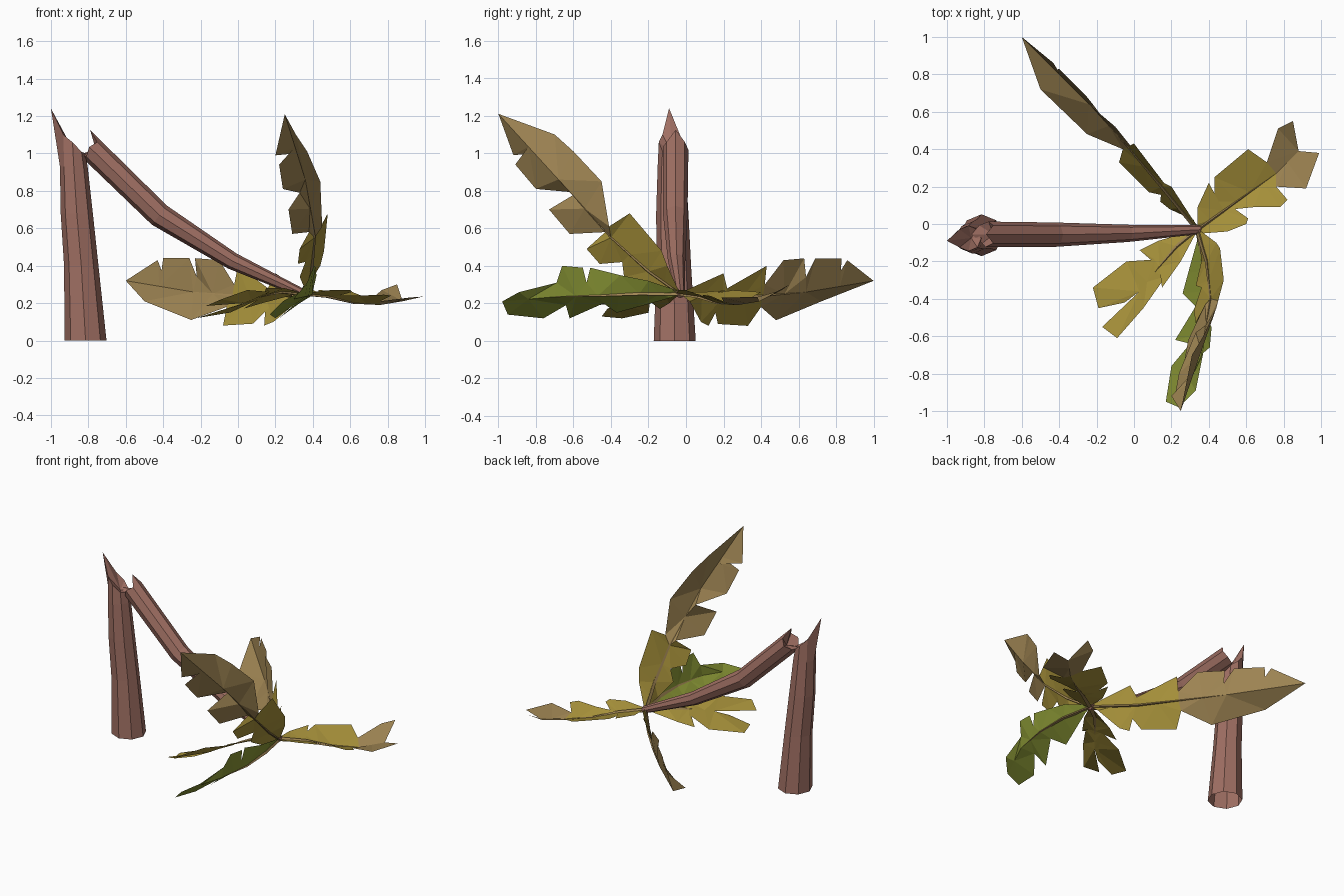
import bpy, bmesh, math
from mathutils import Vector

CROWN = Vector((0.34, -0.03, 0.25))


def material(name, rgb):
    m = bpy.data.materials.new(name)
    m.diffuse_color = (*rgb, 1)
    return m


BARK = material("bark_brown", (0.35, 0.16, 0.125))
TAN = material("dry_tan", (0.34, 0.23, 0.085))
OLIVE = material("yellow_olive", (0.38, 0.28, 0.042))
GREEN = material("leaf_green", (0.24, 0.29, 0.034))
STALK = material("stalk_tan", (0.36, 0.24, 0.09))


def finish(name, bm, mats):
    me = bpy.data.meshes.new(name)
    bm.to_mesh(me)
    bm.free()
    for m in mats:
        me.materials.append(m)
    ob = bpy.data.objects.new(name, me)
    bpy.context.scene.collection.objects.link(ob)
    return ob


def loft(name, rings, mat, start_cap=None, end_cap=None):
    """Skin rings of points; a cap is a centre point to fan to."""
    bm = bmesh.new()
    rows = [[bm.verts.new(p) for p in r] for r in rings]
    n = len(rows[0])
    for a, b in zip(rows, rows[1:]):
        for i in range(n):
            j = (i + 1) % n
            bm.faces.new((a[i], a[j], b[j], b[i]))
    for row, centre, flip in ((rows[0], start_cap, True), (rows[-1], end_cap, False)):
        if centre is not None:
            c = bm.verts.new(centre)
            for i in range(n):
                t = (row[i], row[(i + 1) % n], c)
                bm.faces.new(t[::-1] if flip else t)
    return finish(name, bm, [mat])


def ring(centre, u, v, r, n, phase=0.0):
    c = Vector(centre)
    return [c + r * (math.cos(a) * u + math.sin(a) * v)
            for a in (phase + math.tau * i / n for i in range(n))]


X, Y, Z = Vector((1, 0, 0)), Vector((0, 1, 0)), Vector((0, 0, 1))

# Standing stump, open below, with a splintered top
stump = [ring(c, X, Y, r, 8) for c, r in (
    ((-0.815, -0.06, 0), 0.112), ((-0.838, -0.065, 0.4), 0.092),
    ((-0.862, -0.073, 0.68), 0.086), ((-0.878, -0.077, 0.93), 0.074))]
top = ring((-0.885, -0.077, 0), X, Y, 0.068, 8)
for p, h in zip(top, (1.0, 1.0, 1.04, 1.09, 1.24, 1.10, 1.06, 1.01)):
    p.z = h
top[4].x, top[4].y = -1.0, -0.09
loft("stump", stump + [top], BARK, end_cap=(-0.87, -0.075, 1.0))

# Fallen trunk, leaning from the stump to the crown
path = [Vector(p) for p in ((-0.795, -0.055, 1.035), (-0.42, -0.057, 0.67),
                            (-0.03, -0.05, 0.425), (0.35, -0.03, 0.25))]
rings = []
for i, (p, r) in enumerate(zip(path, (0.068, 0.065, 0.046, 0.024))):
    d = (path[min(i + 1, 3)] - path[max(i - 1, 0)]).normalized()
    rings.append(ring(p, d.cross(Y).normalized(), Y, r, 8))
axis = (path[1] - path[0]).normalized()
for i, p in enumerate(rings[0]):      # ragged broken end
    p += axis * (-0.035 if i % 4 == 0 else 0.012 * (i % 3))
side = 1 if rings[0][0].z > rings[0][4].z else -1
rings[0][0 if side > 0 else 4] -= axis * 0.025
loft("fallen_trunk", rings, BARK, path[0] + axis * 0.06, path[-1] + Vector((0.01, 0, 0)))


def subdivide(points):
    out = [points[0]]
    for a, b in zip(points, points[1:]):
        out += [(a + b) / 2, b]
    return out


def leaf(name, rib, edges, mats, limit=9.0):
    """Two ragged sheets from the rib to each edge, plus a tapered stalk."""
    rib = [CROWN] + [Vector(p) for p in rib]
    fine = subdivide(rib)
    bm = bmesh.new()
    spine = [bm.verts.new(p) for p in fine]
    for edge in edges:
        rim = [bm.verts.new(p) for p in edge]
        i = j = 0
        while i < len(spine) - 1 or j < len(rim) - 1:
            if j == len(rim) - 1:
                step_rib = True
            elif i == len(spine) - 1:
                step_rib = False
            else:
                step_rib = ((spine[i + 1].co - rim[j].co).length
                            < (spine[i].co - rim[j + 1].co).length)
            if step_rib:
                f = bm.faces.new((spine[i], spine[i + 1], rim[j]))
                i += 1
            else:
                f = bm.faces.new((spine[i], rim[j + 1], rim[j]))
                j += 1
            far = (f.calc_center_median() - CROWN).length > limit
            f.material_index = 1 if far and len(mats) > 1 else 0
    bmesh.ops.remove_doubles(bm, verts=bm.verts, dist=0.002)
    bmesh.ops.dissolve_degenerate(bm, edges=bm.edges, dist=0.0005)
    bmesh.ops.recalc_face_normals(bm, faces=bm.faces)
    if sum(f.normal.z * f.calc_area() for f in bm.faces) < 0:
        bmesh.ops.reverse_faces(bm, faces=bm.faces)
    finish(name, bm, mats)
    stalk = []
    for k, r in enumerate((0.016, 0.013, 0.007)):
        d = (rib[k + 1] - rib[max(k - 1, 0)]).normalized()
        u = d.cross(Z).normalized()
        stalk.append(ring(rib[k], u, u.cross(d), r, 3, math.pi / 2))
    loft(name + "_stalk", stalk, STALK, rib[0], rib[3])


# Leaf reaching back left, standing on edge
leaf("back_leaf",
     [(0.15, 0.20, 0.23), (-0.03, 0.41, 0.24), (-0.24, 0.64, 0.26), (-0.60, 1.0, 0.32)],
     [[(0.33, 0.0, 0.27), (0.20, 0.20, 0.36), (0.16, 0.22, 0.28), (0.0, 0.43, 0.40),
       (-0.02, 0.42, 0.30), (-0.10, 0.52, 0.43), (-0.23, 0.63, 0.44), (-0.22, 0.64, 0.34),
       (-0.26, 0.69, 0.44), (-0.40, 0.83, 0.44), (-0.40, 0.81, 0.35), (-0.43, 0.86, 0.43),
       (-0.60, 1.0, 0.32)],
      [(0.32, 0.02, 0.21), (0.19, 0.08, 0.10), (0.14, 0.12, 0.08), (0.17, 0.15, 0.18),
       (0.08, 0.17, 0.09), (-0.08, 0.33, 0.08), (-0.06, 0.40, 0.18), (-0.25, 0.48, 0.11),
       (-0.50, 0.72, 0.21), (-0.60, 1.0, 0.32)]],
     [OLIVE, TAN], 0.55)

# Leaf rising toward the front
leaf("raised_leaf",
     [(0.39, -0.20, 0.37), (0.41, -0.40, 0.55), (0.36, -0.68, 0.86), (0.25, -1.0, 1.21)],
     [[(0.36, -0.04, 0.27), (0.44, -0.10, 0.40), (0.46, -0.13, 0.48), (0.48, -0.30, 0.68),
       (0.45, -0.41, 0.61), (0.44, -0.45, 0.85), (0.37, -0.60, 1.01), (0.31, -0.70, 1.10),
       (0.25, -1.0, 1.21)],
      [(0.35, -0.07, 0.26), (0.36, -0.20, 0.27), (0.33, -0.33, 0.34), (0.36, -0.34, 0.42),
       (0.32, -0.46, 0.41), (0.33, -0.53, 0.49), (0.38, -0.43, 0.58), (0.29, -0.62, 0.57),
       (0.27, -0.73, 0.70), (0.33, -0.58, 0.79), (0.24, -0.80, 0.81), (0.22, -0.91, 0.94),
       (0.30, -0.81, 1.0), (0.20, -0.92, 0.99), (0.25, -1.0, 1.21)]],
     [OLIVE, TAN], 0.55)

# Leaf reaching right, folded up along the rib, with a split tip
leaf("right_leaf",
     [(0.48, 0.07, 0.235), (0.62, 0.17, 0.20), (0.76, 0.27, 0.19), (0.88, 0.39, 0.21)],
     [[(0.34, 0.0, 0.26), (0.34, 0.09, 0.26), (0.40, 0.22, 0.27), (0.43, 0.12, 0.25),
       (0.43, 0.25, 0.27), (0.61, 0.40, 0.26), (0.71, 0.33, 0.22), (0.77, 0.51, 0.27),
       (0.85, 0.55, 0.30), (0.88, 0.39, 0.21)],
      [(0.37, -0.05, 0.255), (0.50, -0.04, 0.27), (0.60, 0.0, 0.27), (0.61, 0.03, 0.26),
       (0.54, 0.08, 0.24), (0.64, 0.09, 0.24), (0.78, 0.09, 0.245), (0.82, 0.13, 0.24),
       (0.76, 0.20, 0.21), (0.92, 0.19, 0.23), (0.99, 0.38, 0.235), (0.88, 0.39, 0.21)]],
     [OLIVE, TAN], 0.53)

# Leaf lying front left, tilted backward, with a deeply split tip
leaf("front_left_leaf",
     [(0.23, -0.12, 0.26), (0.16, -0.20, 0.245), (0.11, -0.26, 0.23), (0.03, -0.36, 0.20)],
     [[(0.30, -0.04, 0.245), (0.13, -0.09, 0.20), (0.03, -0.14, 0.17), (0.11, -0.19, 0.22),
       (-0.04, -0.20, 0.15), (-0.22, -0.34, 0.12), (-0.19, -0.45, 0.13), (-0.05, -0.42, 0.17),
       (0.11, -0.20, 0.22), (0.03, -0.36, 0.20)],
      [(0.32, -0.07, 0.26), (0.25, -0.20, 0.28), (0.15, -0.34, 0.28), (0.17, -0.28, 0.26),
       (0.05, -0.45, 0.27), (-0.09, -0.61, 0.22), (-0.17, -0.55, 0.185), (0.03, -0.36, 0.20)]],
     [OLIVE])

# Low green leaf toward the front
leaf("green_leaf",
     [(0.385, -0.25, 0.25), (0.395, -0.47, 0.24), (0.36, -0.70, 0.235), (0.24, -0.98, 0.21)],
     [[(0.36, -0.05, 0.27), (0.41, -0.20, 0.32), (0.42, -0.35, 0.35), (0.41, -0.51, 0.39),
       (0.40, -0.53, 0.31), (0.415, -0.55, 0.39), (0.405, -0.66, 0.40), (0.37, -0.69, 0.31),
       (0.33, -0.89, 0.26), (0.24, -0.98, 0.21)],
      [(0.34, -0.08, 0.23), (0.29, -0.26, 0.18), (0.26, -0.37, 0.15), (0.33, -0.44, 0.20),
       (0.22, -0.62, 0.12), (0.30, -0.64, 0.19), (0.20, -0.76, 0.12), (0.17, -0.95, 0.14),
       (0.24, -0.98, 0.21)]],
     [GREEN])
